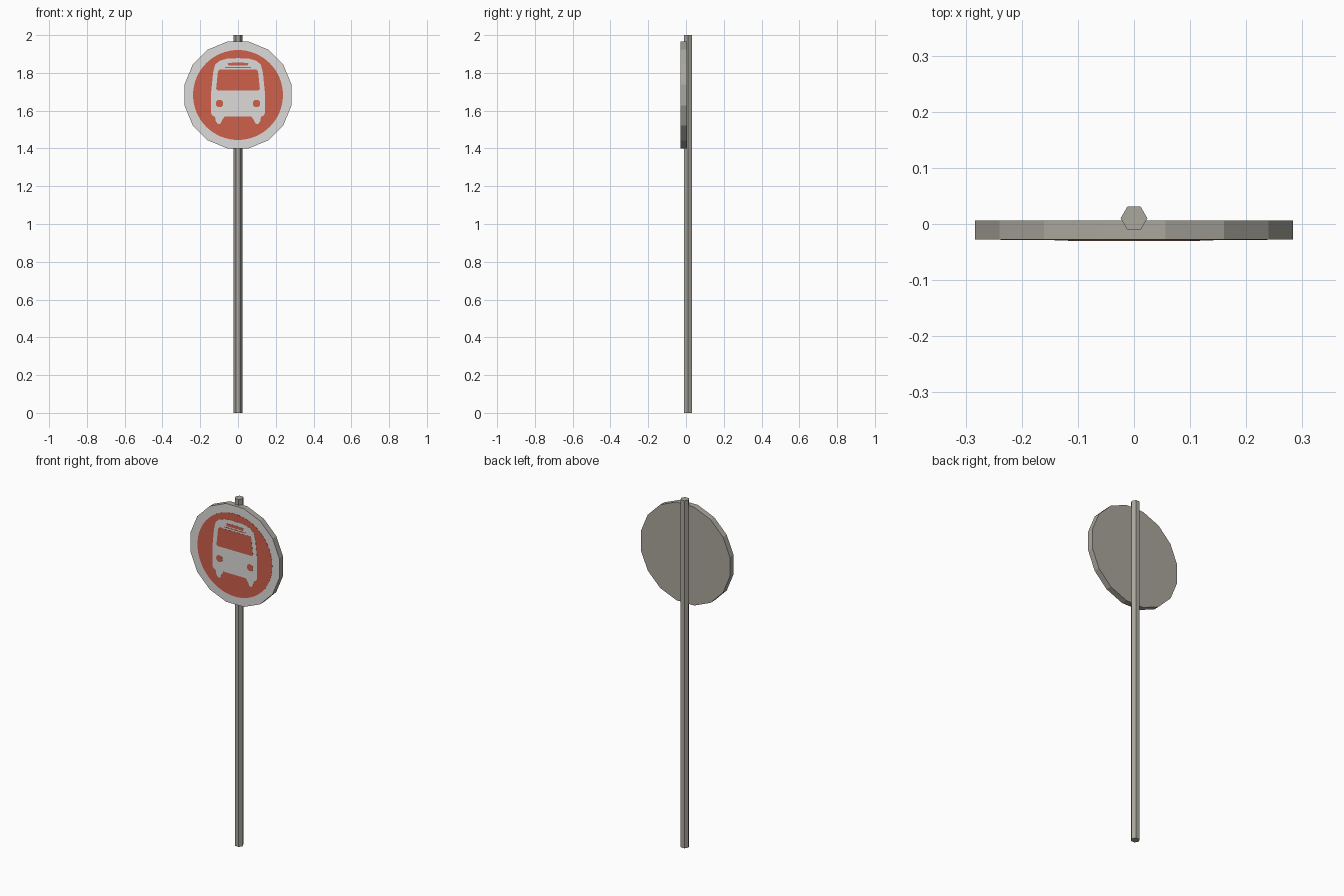
import bpy, bmesh, math

if "Cube" in bpy.data.objects:
    bpy.data.objects.remove(bpy.data.objects["Cube"])


def material(name, rgb):
    m = bpy.data.materials.new(name)
    m.diffuse_color = (*rgb, 1)
    m.use_nodes = True
    m.node_tree.nodes["Principled BSDF"].inputs["Base Color"].default_value = m.diffuse_color
    return m


GREY = material("metal grey", (0.40, 0.385, 0.335))
WHITE = material("sign white", (0.72, 0.71, 0.70))
RED = material("sign red", (0.62, 0.115, 0.07))

SIGN_Z = 1.683
FRONT = -0.028


def prism(name, pts, y0, y1, mat, front_mat=None):
    """Extrude an (x, z) outline from y0 (front) to y1 (back)."""
    bm = bmesh.new()
    face = bm.faces.new([bm.verts.new((x, y0, z)) for x, z in pts])
    ext = bmesh.ops.extrude_face_region(bm, geom=[face], use_keep_orig=True)
    moved = [v for v in ext["geom"] if isinstance(v, bmesh.types.BMVert)]
    bmesh.ops.translate(bm, verts=moved, vec=(0, y1 - y0, 0))
    bmesh.ops.recalc_face_normals(bm, faces=bm.faces)
    me = bpy.data.meshes.new(name)
    me.materials.append(mat)
    if front_mat:
        me.materials.append(front_mat)
        for f in bm.faces:
            f.material_index = 1 if f.normal.y < -0.9 else 0
    bm.to_mesh(me)
    bm.free()
    ob = bpy.data.objects.new(name, me)
    bpy.context.collection.objects.link(ob)
    return ob


def ring(cx, cz, r, n, phase=0.0):
    return [(cx + r * math.cos(phase + 2 * math.pi * i / n),
             cz + r * math.sin(phase + 2 * math.pi * i / n)) for i in range(n)]


def mirrored(half):
    """Complete a right-hand half outline (top to bottom) with its mirror."""
    return half + [(-x, z) for x, z in reversed(half) if x > 0]


def plate(name, pts, level, mat):
    """Thin painted plate; a higher level lies further forward."""
    return prism(name, pts, FRONT - 0.0008 * level, FRONT + 0.0005 - 0.0008 * (level - 1), mat)


# Hexagonal pole
bpy.ops.mesh.primitive_cylinder_add(vertices=6, radius=0.0238, depth=2,
                                    location=(0, 0.0102, 1), rotation=(0, 0, math.pi / 6))
pole = bpy.context.object
pole.name = "pole"
pole.data.materials.append(GREY)

# Sixteen-sided board with a white front
prism("sign_board", ring(0, SIGN_Z, 0.2885, 16, math.pi / 16), FRONT, 0.006, GREY, WHITE)

# Red field
plate("red_field", ring(0, SIGN_Z, 0.238, 64), 1, RED)

# White bus silhouette with wheels
plate("bus_body", mirrored([
    (0, 1.878), (0.06, 1.875), (0.10, 1.863), (0.122, 1.842), (0.132, 1.80),
    (0.142, 1.70), (0.142, 1.585), (0.134, 1.572), (0.122, 1.568), (0.117, 1.542),
    (0.105, 1.528), (0.092, 1.532), (0.084, 1.55), (0.070, 1.57), (0, 1.57)]), 2, WHITE)

# Windscreen, roof panel and its lower line
plate("windscreen", mirrored([(0, 1.818), (0.098, 1.818), (0.106, 1.808),
                              (0.116, 1.715), (0.108, 1.708), (0, 1.708)]), 3, RED)
plate("roof_panel", mirrored([(0, 1.856), (0.055, 1.852), (0.05, 1.838), (0, 1.838)]), 3, RED)
plate("roof_line", mirrored([(0, 1.831), (0.068, 1.831), (0.068, 1.826), (0, 1.826)]), 3, RED)

# Headlights
for side, sx in (("left", -1), ("right", 1)):
    plate("headlight_" + side, ring(sx * 0.098, 1.638, 0.02, 16), 3, RED)
